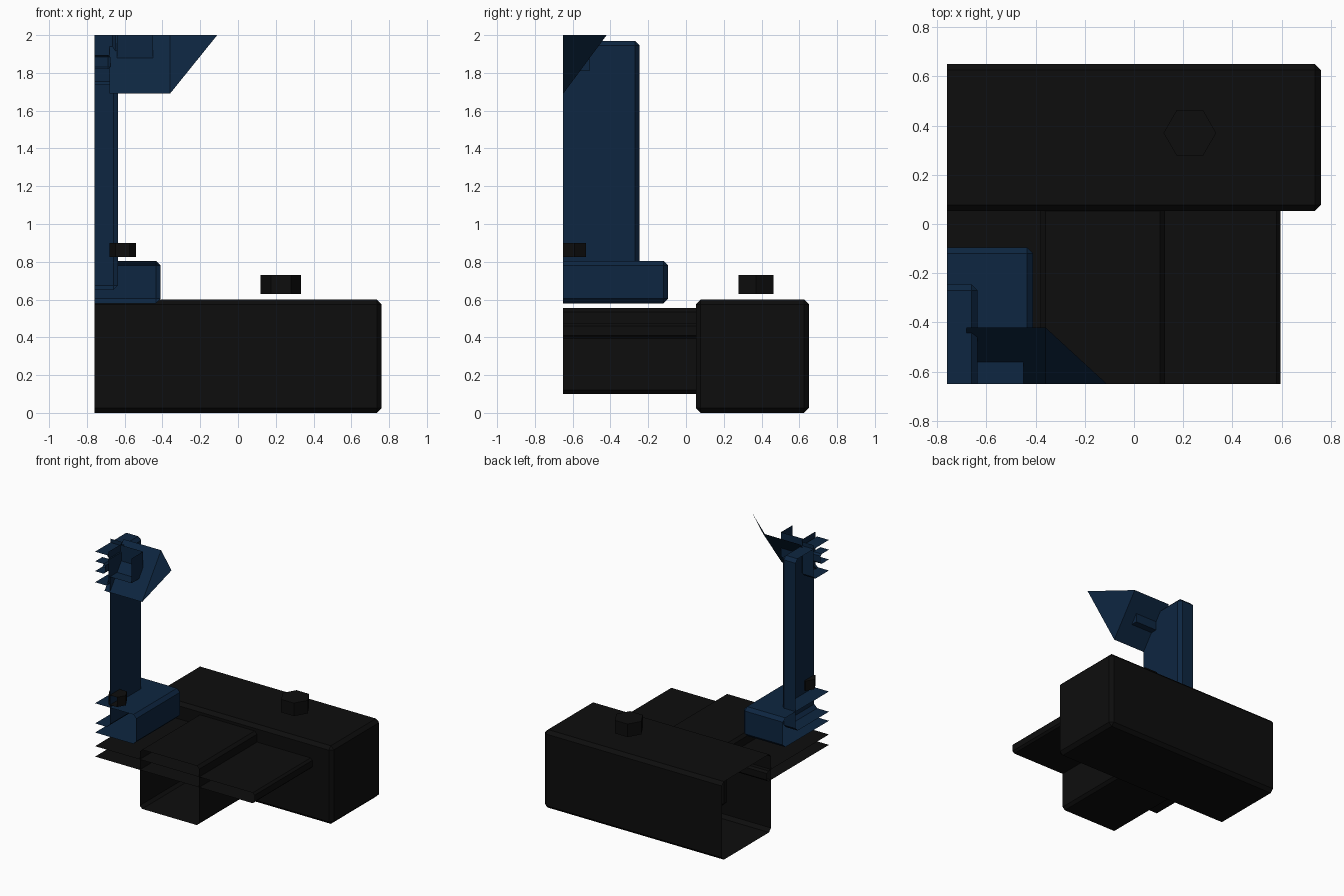
import bpy, bmesh, math
from mathutils import Matrix, Vector

if "Cube" in bpy.data.objects:
    bpy.data.objects.remove(bpy.data.objects["Cube"])

def material(name, rgb):
    m = bpy.data.materials.new(name)
    m.diffuse_color = (*rgb, 1)
    m.use_nodes = True
    m.node_tree.nodes["Principled BSDF"].inputs["Base Color"].default_value = m.diffuse_color
    return m

BLACK = material("matte black", (0.004, 0.004, 0.004))
BLUE = material("navy blue", (0.004, 0.019, 0.052))

# The model is an open section: everything is trimmed by these three planes
TRIM = [((-0.76, 0, 0), (-1, 0, 0)), ((0, -0.65, 0), (0, -1, 0)), ((0, 0, 2.0), (0, 0, 1))]

def finish(bm, name, mat):
    for co, no in TRIM:
        geom = bm.verts[:] + bm.edges[:] + bm.faces[:]
        bmesh.ops.bisect_plane(bm, geom=geom, dist=1e-5, plane_co=co, plane_no=no, clear_outer=True)
    me = bpy.data.meshes.new(name)
    bm.to_mesh(me)
    bm.free()
    me.materials.append(mat)
    ob = bpy.data.objects.new(name, me)
    bpy.context.collection.objects.link(ob)
    return ob

def box(name, lo, hi, mat, bevel=0.025):
    lo, hi = Vector(lo), Vector(hi)
    size = hi - lo
    bm = bmesh.new()
    bmesh.ops.create_cube(bm, size=1, matrix=Matrix.Translation((lo + hi) / 2) @ Matrix.Diagonal((*size, 1)))
    if bevel:
        bmesh.ops.bevel(bm, geom=bm.edges[:], offset=bevel, segments=1, affect='EDGES', profile=0.5)
    finish(bm, name, mat)

def hex_knob(name, x, y, z0, z1, r, mat):
    bm = bmesh.new()
    bmesh.ops.create_cone(bm, cap_ends=True, segments=6, radius1=r, radius2=r, depth=z1 - z0,
                          matrix=Matrix.Translation((x, y, (z0 + z1) / 2)) @ Matrix.Rotation(math.pi / 2, 4, 'Z'))
    # put two corners on the x axis
    if max(v.co.x for v in bm.verts) < x + r * 0.95:
        bmesh.ops.rotate(bm, verts=bm.verts[:], cent=(x, y, 0), matrix=Matrix.Rotation(math.pi / 6, 3, 'Z'))
    finish(bm, name, mat)

# Black body
box("rear_block", (-1.02, 0.053, 0), (0.76, 0.65, 0.6), BLACK)
box("side_slab", (-0.85, -1.2, 0.395), (0.595, 0.1, 0.475), BLACK, 0.015)
box("centre_beam", (-0.38, -1.2, 0.1), (0.125, 0.1, 0.555), BLACK, 0.02)

# Blue stand
box("stand_foot", (-1.2, -1.2, 0.58), (-0.41, -0.095, 0.805), BLUE)
box("stand_column", (-1.2, -1.2, 0.65), (-0.635, -0.245, 1.97), BLUE)

# Knobs
hex_knob("rear_knob", 0.227, 0.37, 0.63, 0.73, 0.107, BLACK)
hex_knob("foot_knob", -0.61, -0.59, 0.825, 0.9, 0.07, BLACK)

# Head: sloping rear panel with a corner facet
bm = bmesh.new()
p = [bm.verts.new(c) for c in [(-0.68, -0.65, 1.69), (-0.36, -0.65, 1.69), (-0.36, -0.42, 2.0),
                               (-0.68, -0.42, 2.0), (-0.11, -0.65, 2.0)]]
bm.faces.new((p[0], p[1], p[2], p[3]))
bm.faces.new((p[1], p[4], p[2]))
finish(bm, "head_shell", BLUE)

# Inner head parts
box("head_bracket", (-1.2, -1.2, 1.735), (-0.645, -0.465, 2.4), BLUE, 0.02)
box("head_core", (-0.64, -1.2, 1.81), (-0.45, -0.51, 2.4), BLUE, 0)
box("head_pin", (-1.0, -0.9, 1.82), (-0.675, -0.55, 1.895), BLUE, 0.012)
